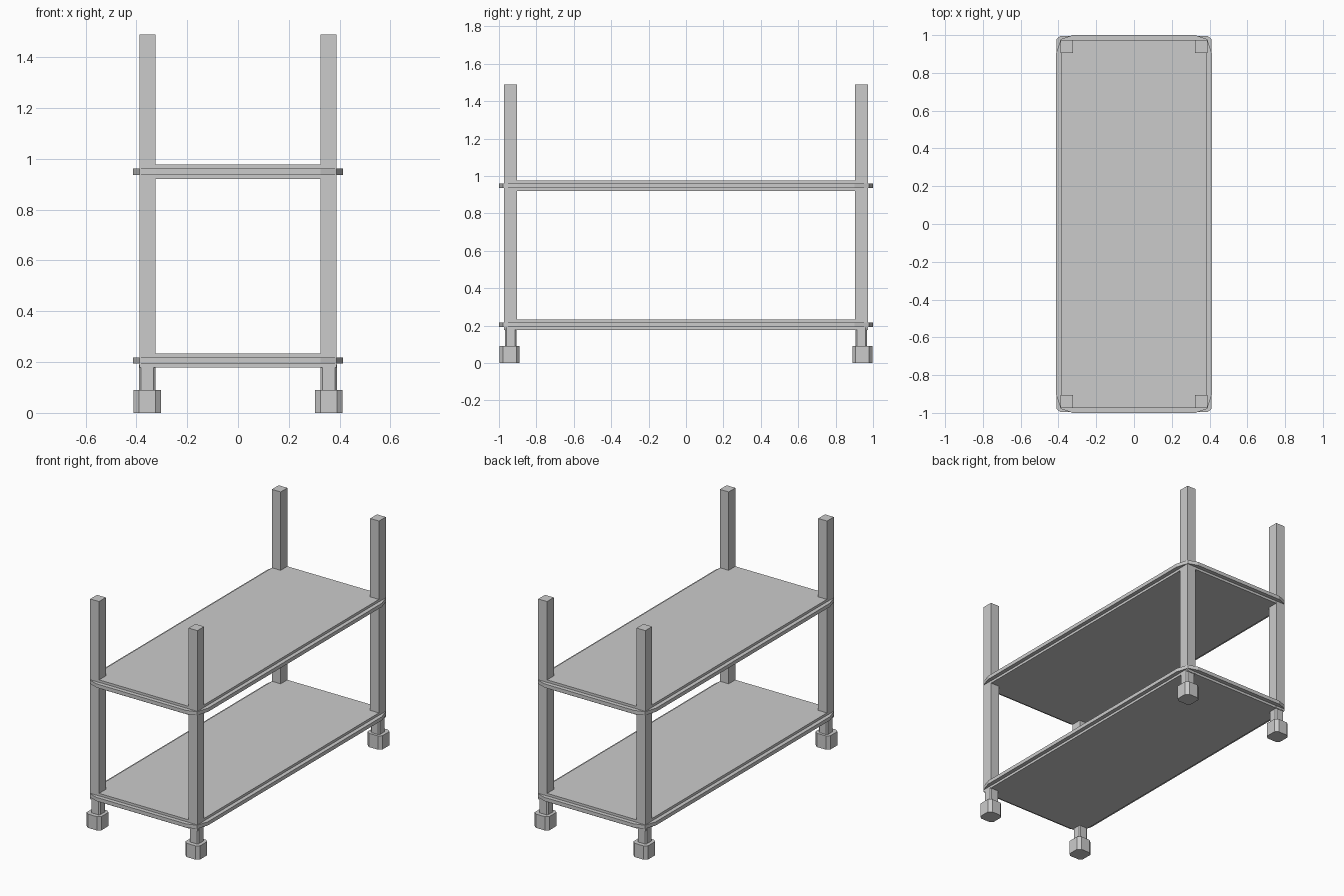
import bpy, bmesh

if "Cube" in bpy.data.objects:
    bpy.data.objects.remove(bpy.data.objects["Cube"])


def prism(name, outline, z0, z1, mirror=False):
    """Extrude a flat outline (counter-clockwise) from z0 to z1."""
    bm = bmesh.new()
    face = bm.faces.new([bm.verts.new((x, y, z0)) for x, y in outline])
    top = bmesh.ops.extrude_face_region(bm, geom=[face])["geom"]
    for v in top:
        if isinstance(v, bmesh.types.BMVert):
            v.co.z = z1
    bmesh.ops.recalc_face_normals(bm, faces=bm.faces[:])
    mesh = bpy.data.meshes.new(name)
    bm.to_mesh(mesh)
    bm.free()
    obj = bpy.data.objects.new(name, mesh)
    bpy.context.collection.objects.link(obj)
    if mirror:
        mod = obj.modifiers.new("four_corners", "MIRROR")
        mod.use_axis = (True, True, False)
        mod.use_clip = False
        mod.use_mirror_merge = False
    return obj


def rect(x0, x1, y0, y1, cx=0.0, cy=0.0):
    """Rectangle outline with optional corner chamfers."""
    if cx == 0:
        return [(x0, y0), (x1, y0), (x1, y1), (x0, y1)]
    return [(x0 + cx, y0), (x1 - cx, y0), (x1, y0 + cy), (x1, y1 - cy),
            (x1 - cx, y1), (x0 + cx, y1), (x0, y1 - cy), (x0, y0 + cy)]


# Corner posts, slimmer lower legs and eight-sided feet
prism("post", rect(0.324, 0.388, 0.904, 0.974), 0.18, 1.49, mirror=True)
prism("lower_leg", rect(0.324, 0.389, 0.906, 0.969, 0.008, 0.008), 0.08, 0.19, mirror=True)
prism("foot", rect(0.304, 0.411, 0.889, 0.996, 0.021, 0.018), 0.0, 0.09, mirror=True)

# Bumper outline with two-step rounded corners
corner = [(0.413, 0.90), (0.388, 0.978), (0.325, 1.0)]
bumper = (corner
          + [(-x, y) for x, y in reversed(corner)]
          + [(-x, -y) for x, y in corner]
          + [(x, -y) for x, y in reversed(corner)])

# Two shelves, each a panel wrapped by a bumper rim
for name, z in (("lower", 0.206), ("upper", 0.949)):
    prism(name + "_shelf", rect(-0.387, 0.387, -0.973, 0.973), z - 0.028, z + 0.028)
    prism(name + "_bumper", bumper, z - 0.012, z + 0.012)
